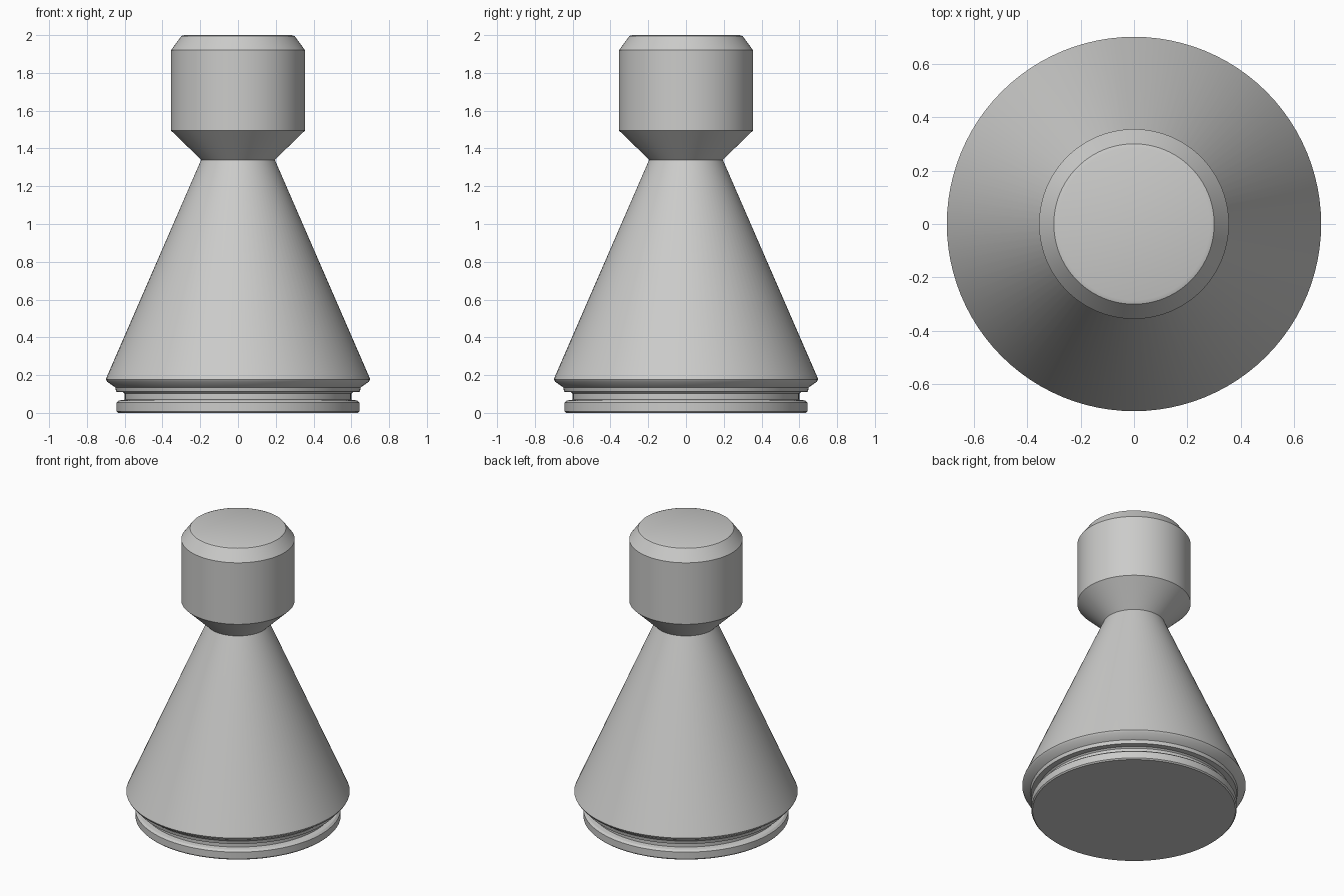
import bpy, bmesh, math

if "Cube" in bpy.data.objects:
    bpy.data.objects.remove(bpy.data.objects["Cube"])

SEGMENTS = 96

grey = bpy.data.materials.new("light_grey")
grey.diffuse_color = (0.6, 0.6, 0.59, 1)
grey.use_nodes = True
grey.node_tree.nodes["Principled BSDF"].inputs["Base Color"].default_value = grey.diffuse_color


def lathe(name, profile):
    """Spin a closed (radius, height) profile around z."""
    bm = bmesh.new()
    rings = []
    for r, z in profile:
        rings.append([bm.verts.new((r * math.cos(2 * math.pi * i / SEGMENTS),
                                    r * math.sin(2 * math.pi * i / SEGMENTS), z))
                      for i in range(SEGMENTS)])
    for lower, upper in zip(rings, rings[1:]):
        for i in range(SEGMENTS):
            j = (i + 1) % SEGMENTS
            bm.faces.new((lower[i], lower[j], upper[j], upper[i]))
    bm.faces.new(rings[0][::-1])
    bm.faces.new(rings[-1])
    bmesh.ops.recalc_face_normals(bm, faces=bm.faces)
    mesh = bpy.data.meshes.new(name)
    bm.to_mesh(mesh)
    bm.free()
    mesh.materials.append(grey)
    obj = bpy.data.objects.new(name, mesh)
    bpy.context.collection.objects.link(obj)
    bpy.ops.object.select_all(action='DESELECT')
    obj.select_set(True)
    bpy.context.view_layer.objects.active = obj
    bpy.ops.object.shade_smooth_by_angle(angle=math.radians(30))
    return obj


# One turned piece: base disc, groove, flared skirt, cone, neck and knob
lathe("turned_piece", [
    (0.635, 0.0), (0.643, 0.008), (0.643, 0.055), (0.63, 0.066),   # base disc
    (0.60, 0.07), (0.60, 0.102),                                   # groove
    (0.61, 0.11), (0.645, 0.112), (0.65, 0.135),                   # lip
    (0.693, 0.165), (0.70, 0.178), (0.693, 0.195),                 # rim of skirt
    (0.195, 1.34),                                                 # cone to neck
    (0.355, 1.495), (0.355, 1.92), (0.30, 1.995), (0.285, 2.0),    # knob
])
